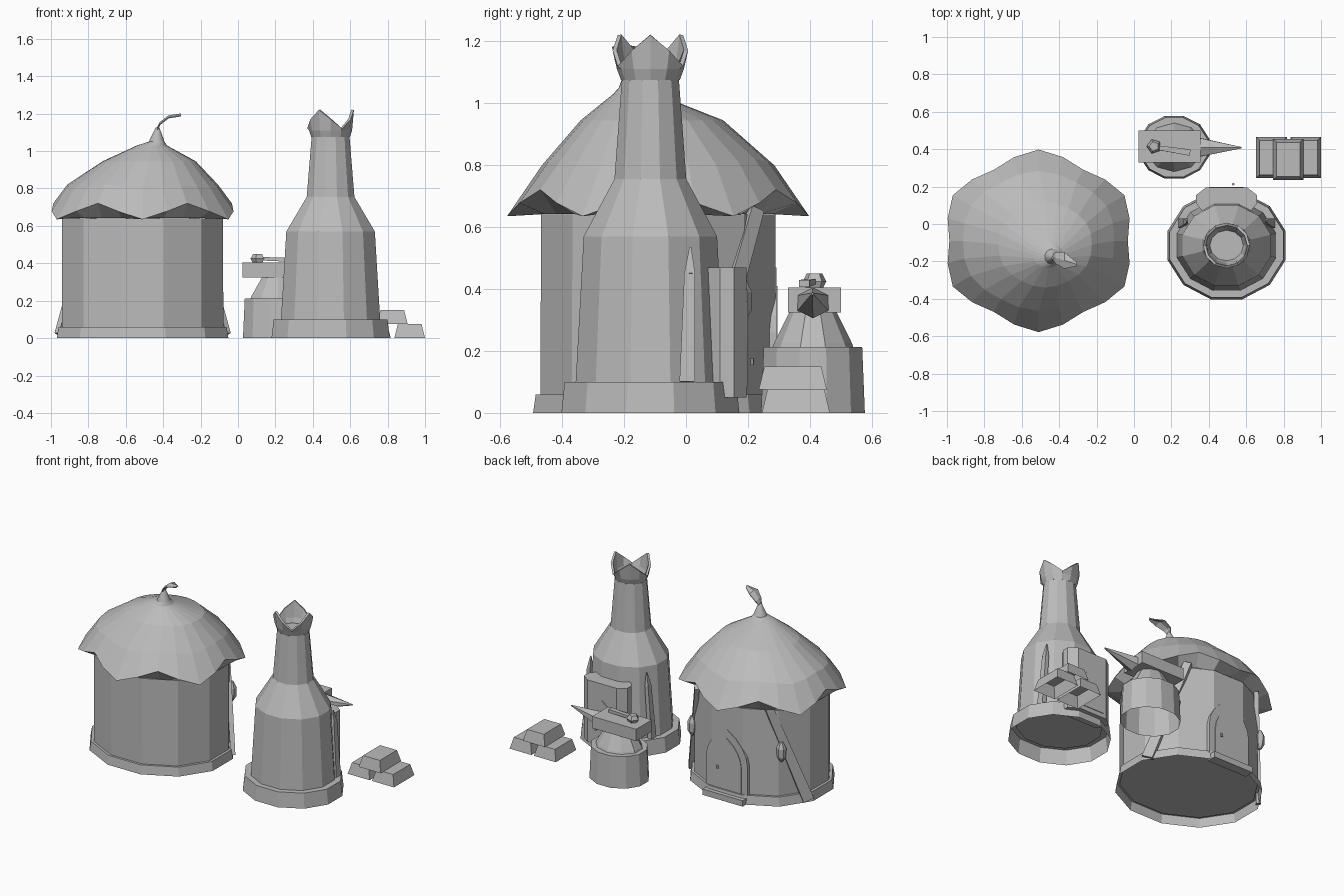
import bpy, bmesh, math
from mathutils import Vector

cube = bpy.data.objects.get("Cube")
if cube:
    bpy.data.objects.remove(cube, do_unlink=True)

GREY = (0.5, 0.5, 0.5, 1)
mat = bpy.data.materials.new("plain_grey")
mat.use_nodes = True
mat.diffuse_color = GREY
mat.node_tree.nodes["Principled BSDF"].inputs["Base Color"].default_value = GREY


def finish(name, bm, thickness=0):
    if not thickness:
        bmesh.ops.recalc_face_normals(bm, faces=bm.faces)
    mesh = bpy.data.meshes.new(name)
    bm.to_mesh(mesh)
    bm.free()
    mesh.materials.append(mat)
    obj = bpy.data.objects.new(name, mesh)
    bpy.context.collection.objects.link(obj)
    if thickness:
        mod = obj.modifiers.new("thickness", "SOLIDIFY")
        mod.thickness = thickness
    return obj


def skin(name, rings, bottom=True, top=True, thickness=0):
    """Join rings of points with quads and cap the ends."""
    bm = bmesh.new()
    loops = [[bm.verts.new(p) for p in ring] for ring in rings]
    n = len(loops[0])
    for a, b in zip(loops, loops[1:]):
        for i in range(n):
            j = (i + 1) % n
            bm.faces.new((a[i], a[j], b[j], b[i]))
    if bottom:
        bm.faces.new(loops[0][::-1])
    if top:
        bm.faces.new(loops[-1])
    return finish(name, bm, thickness)


def ring(cx, cy, z, rx, ry, n=12, phase=0.5):
    pts = []
    for i in range(n):
        a = math.tau * (i + phase) / n
        pts.append(Vector((cx + rx * math.cos(a), cy + ry * math.sin(a), z)))
    return pts


def turned(name, cx, cy, profile, squash=1, n=12, bottom=True, top=True):
    """Faceted column from (radius, height) pairs."""
    return skin(name, [ring(cx, cy, z, r, r * squash, n) for r, z in profile], bottom, top)


def beam(name, start, end, w0, d0, w1, d1, side=(0, 1, 0), n=4):
    """Tapered bar between two points, w along side and d across it."""
    start, end = Vector(start), Vector(end)
    axis = (end - start).normalized()
    u = Vector(side)
    u = (u - axis * u.dot(axis)).normalized()
    v = axis.cross(u)
    k = math.sqrt(0.5) if n == 4 else 1
    rings = []
    for p, w, d in ((start, w0, d0), (end, w1, d1)):
        angles = [math.tau * (i + 0.5) / n for i in range(n)]
        rings.append([p + (u * w * math.cos(a) + v * d * math.sin(a)) * 0.5 / k for a in angles])
    return skin(name, rings)


def plate(name, outline, y0, y1):
    """Upright plate from an (x, z) outline."""
    return skin(name, [[(x, y, z) for x, z in outline] for y in (y0, y1)])


def box(name, x0, x1, y0, y1, z0, z1):
    return plate(name, [(x0, z0), (x1, z0), (x1, z1), (x0, z1)], y0, y1)


# Hut walls over a hollow plinth
HX, HY = -0.51, -0.09
turned("hut_plinth", HX, HY, [(0.475, 0), (0.465, 0.06), (0.44, 0.06)], 0.88,
       bottom=False, top=False)
turned("hut_wall", HX, HY, [(0.447, 0.055), (0.445, 0.64)], 0.88)


# Petal-edged roof leaning to a spike, with its underside closing onto the wall
def roof_ring(cx, cy, z, rx, ry, lobe, drop):
    pts = []
    for i in range(24):
        a = math.tau * i / 24
        c = -math.cos(6 * a)
        s = 1 - lobe + lobe * c
        pts.append((cx + rx * s * math.cos(a), cy + ry * s * math.sin(a), z - drop * c))
    return pts


skin("hut_roof", [
    roof_ring(HX, HY, 0.642, 0.435, 0.38, 0, 0),
    roof_ring(HX, HY, 0.678, 0.53, 0.488, 0.05, 0.043),
    roof_ring(HX, HY, 0.81, 0.42, 0.375, 0.02, 0.01),
    roof_ring(-0.475, -0.11, 0.945, 0.255, 0.23, 0.01, 0),
    roof_ring(-0.46, -0.165, 1.03, 0.08, 0.07, 0, 0),
    roof_ring(-0.435, -0.175, 1.05, 0.042, 0.042, 0, 0),
    roof_ring(-0.43, -0.18, 1.125, 0.01, 0.01, 0, 0),
], bottom=False)

# Curled leaf on the spike
bm = bmesh.new()
rows = []
for x, y, z, w in ((-0.435, -0.18, 1.11, 0.01), (-0.415, -0.18, 1.15, 0.06),
                   (-0.37, -0.195, 1.185, 0.085), (-0.305, -0.215, 1.195, 0.015)):
    rows.append([bm.verts.new((x, y + s * w / 2, z - (0.01 if s else 0))) for s in (-1, 0, 1)])
for a, b in zip(rows, rows[1:]):
    for i in range(2):
        bm.faces.new((a[i], a[i + 1], b[i + 1], b[i]))
finish("roof_leaf", bm, 0.006)


# Pointed door with frame, knob and step
def arch(cx, half, z0, spring, peak):
    right = []
    for i in range(5):
        t = i / 4
        right.append((half * math.cos(t * math.pi / 2) ** 0.8 if i < 4 else 0,
                      spring + (peak - spring) * t))
    pts = [(half, z0)] + right
    return [(cx + x, z) for x, z in pts] + [(cx - x, z) for x, z in reversed(pts[:-1])]


plate("hut_door_frame", arch(HX, 0.155, 0.03, 0.26, 0.47), 0.26, 0.292)
plate("hut_door", arch(HX, 0.11, 0.03, 0.24, 0.41), 0.28, 0.296)
turned("hut_door_knob", HX + 0.065, 0.3, [(0.008, 0.19), (0.008, 0.21)], 1, 6)
box("hut_door_step", HX - 0.15, HX + 0.15, 0.27, 0.335, 0, 0.04)

# Leaning planks and lanterns on both sides of the door
for s, side in ((-1, "right"), (1, "left")):
    beam(side + "_plank", (HX + s * 0.44, 0.045, 0.014), (HX + s * 0.27, 0.225, 0.66),
         0.07, 0.03, 0.05, 0.03, (-s * 0.6, 0.8, 0))
    lx = HX + s * 0.335
    turned(side + "_lantern", lx, 0.183,
           [(0.01, 0.3), (0.028, 0.33), (0.031, 0.39), (0.012, 0.43)], 1, 6)

# Furnace body over a hollow base
FX, FY = 0.495, -0.115
turned("furnace_base", FX, FY, [(0.327, 0), (0.315, 0.1), (0.27, 0.1)], 0.91,
       bottom=False, top=False)
turned("furnace_body", FX, FY,
       [(0.275, 0.09), (0.245, 0.57), (0.132, 0.755), (0.105, 1.075)], 0.91)

# Three-pointed crown on the chimney
crown = [ring(FX, FY, z, rx, ry, phase=0)
         for z, rx, ry in ((1.075, 0.103, 0.095), (1.11, 0.115, 0.108), (1.17, 0.125, 0.122))]
for i, p in enumerate(crown[2]):
    p.z += 0.05 * math.cos(3 * math.tau * i / 12)
skin("chimney_crown", crown, False, False, 0.014)

# Furnace mouth with rounded front, hatch and knob
half = ((0.13, 0.07), (0.163, 0.11), (0.163, 0.155), (0.11, 0.195))
outline = list(half) + [(-x, y) for x, y in reversed(half)]
skin("furnace_mouth", [[(FX + x, y, z) for x, y in outline] for z in (0.05, 0.47)])
plate("furnace_hatch", arch(FX, 0.09, 0.08, 0.22, 0.36), 0.185, 0.199)
turned("hatch_knob", 0.53, 0.213, [(0.007, 0.155), (0.007, 0.175)], 1, 6)

# Pointed props against the furnace
for s, side in ((-1, "right"), (1, "left")):
    beam(side + "_prop", (FX + s * 0.243, 0.004, 0.1), (FX + s * 0.218, 0.012, 0.45),
         0.05, 0.03, 0.035, 0.025)
    beam(side + "_prop_tip", (FX + s * 0.218, 0.012, 0.45), (FX + s * 0.21, 0.014, 0.535),
         0.035, 0.025, 0.006, 0.006)

# Anvil on its hollow stump
AX, AY = 0.215, 0.41
turned("anvil_stump", AX, AY, [(0.195, 0), (0.185, 0.213)], 0.89, bottom=False)
turned("anvil_foot", AX, AY, [(0.155, 0.213), (0.15, 0.225), (0.085, 0.335)], 0.84, 10,
       bottom=False, top=False)
box("anvil_top", 0.025, 0.355, 0.33, 0.5, 0.325, 0.405)
beam("anvil_horn", (0.352, AY, 0.355), (0.575, 0.408, 0.385), 0.115, 0.1, 0.008, 0.008, n=6)

# Hammer standing on its head on the anvil
turned("hammer_head", 0.107, 0.415, [(0.03, 0.405), (0.04, 0.425), (0.026, 0.45)], 1, 5)
beam("hammer_handle", (0.1, 0.412, 0.425), (0.3, 0.382, 0.418), 0.022, 0.018, 0.034, 0.022)

# Stacked hollow ingots
for name, cx, y, z in (("right_ingot", 0.735, 0.355, 0), ("left_ingot", 0.918, 0.355, 0),
                       ("top_ingot", 0.825, 0.345, 0.075)):
    corners = ((-1, -1), (1, -1), (1, 1), (-1, 1))
    skin(name, [[(cx + a * hx, y + b * hy, z + h) for a, b in corners]
                for hx, hy, h in ((0.082, 0.11, 0), (0.063, 0.092, 0.075))], bottom=False)
